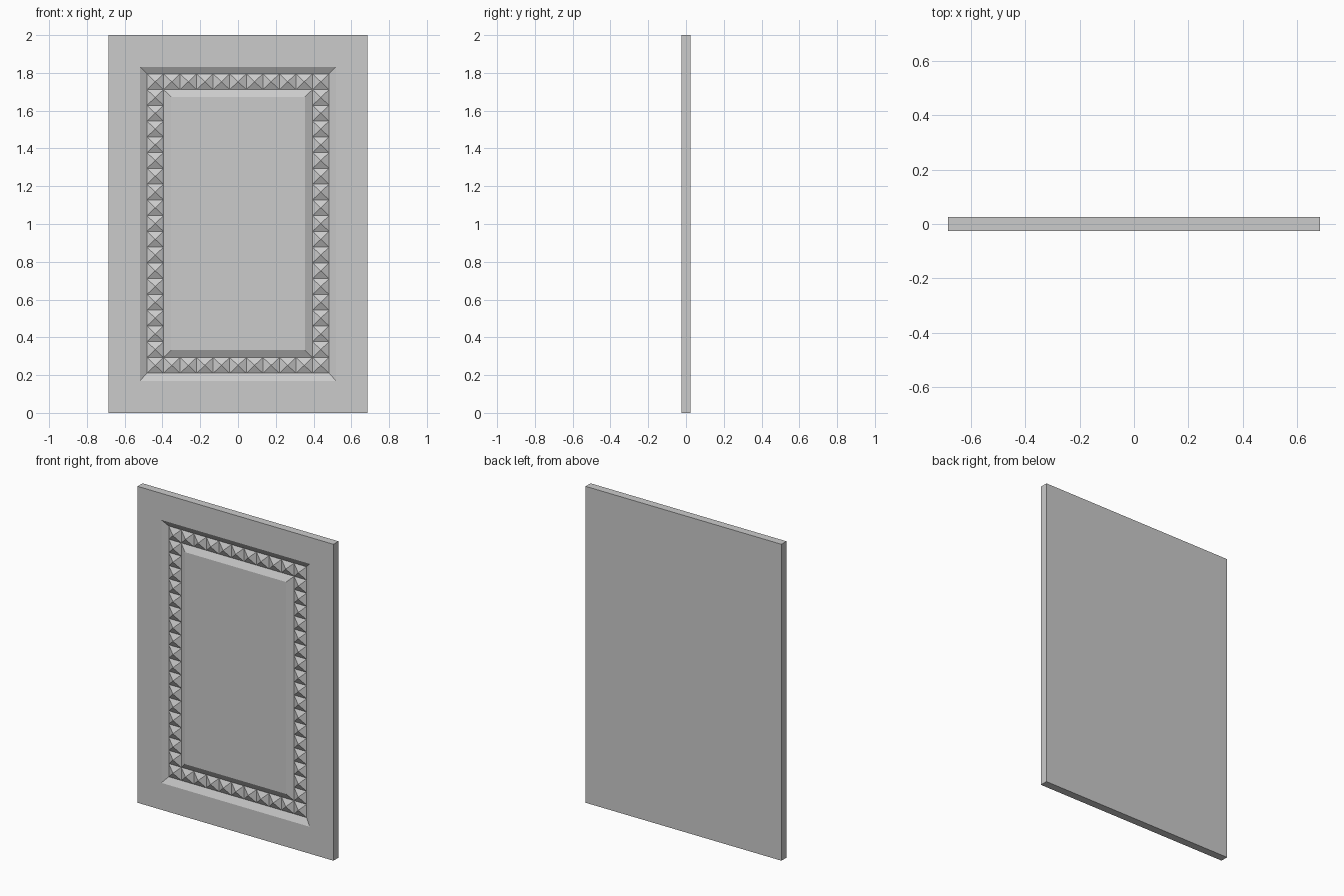
import bpy, bmesh

if "Cube" in bpy.data.objects:
    bpy.data.objects.remove(bpy.data.objects["Cube"])

FRONT, BACK = -0.025, 0.025
FLOOR = FRONT + 0.022          # channel floor
TIP = FRONT + 0.001            # stud tips
HX, Z0, Z1 = 0.482, 0.21, 1.795  # outer edge of the stud band
COLS, ROWS = 11, 19
DX, DZ = 2 * HX / COLS, (Z1 - Z0) / ROWS


def finish(bm, name):
    mesh = bpy.data.meshes.new(name)
    bm.to_mesh(mesh)
    bm.free()
    obj = bpy.data.objects.new(name, mesh)
    bpy.context.collection.objects.link(obj)
    return obj


def ring(bm, hx, z0, z1, y):
    return [bm.verts.new(p) for p in
            ((-hx, y, z0), (hx, y, z0), (hx, y, z1), (-hx, y, z1))]


def bridge(bm, a, b):
    for i in range(4):
        j = (i + 1) % 4
        bm.faces.new((a[i], a[j], b[j], b[i]))


# Door slab: back, edges, flat frame and the slope into the channel
bm = bmesh.new()
loops = [ring(bm, 0.685, 0, 2, BACK),
         ring(bm, 0.685, 0, 2, FRONT),
         ring(bm, 0.519, 0.17, 1.832, FRONT),
         ring(bm, HX, Z0, Z1, FLOOR)]
bm.faces.new(loops[0][::-1])
for a, b in zip(loops, loops[1:]):
    bridge(bm, a, b)
finish(bm, "door_slab")

# Raised centre panel with sloped border
bm = bmesh.new()
a = ring(bm, HX - DX, Z0 + DZ, Z1 - DZ, FLOOR)
b = ring(bm, 0.354, 0.333, 1.673, FRONT)
bridge(bm, a, b)
bm.faces.new(b)
finish(bm, "centre_panel")

# Pyramid studs filling the channel
bm = bmesh.new()
for i in range(COLS):
    for k in range(ROWS):
        if 0 < i < COLS - 1 and 0 < k < ROWS - 1:
            continue
        x, z = -HX + i * DX, Z0 + k * DZ
        base = [bm.verts.new(p) for p in
                ((x, FLOOR, z), (x + DX, FLOOR, z),
                 (x + DX, FLOOR, z + DZ), (x, FLOOR, z + DZ))]
        tip = bm.verts.new((x + DX / 2, TIP, z + DZ / 2))
        for n in range(4):
            bm.faces.new((base[n], base[(n + 1) % 4], tip))
finish(bm, "pyramid_studs")
